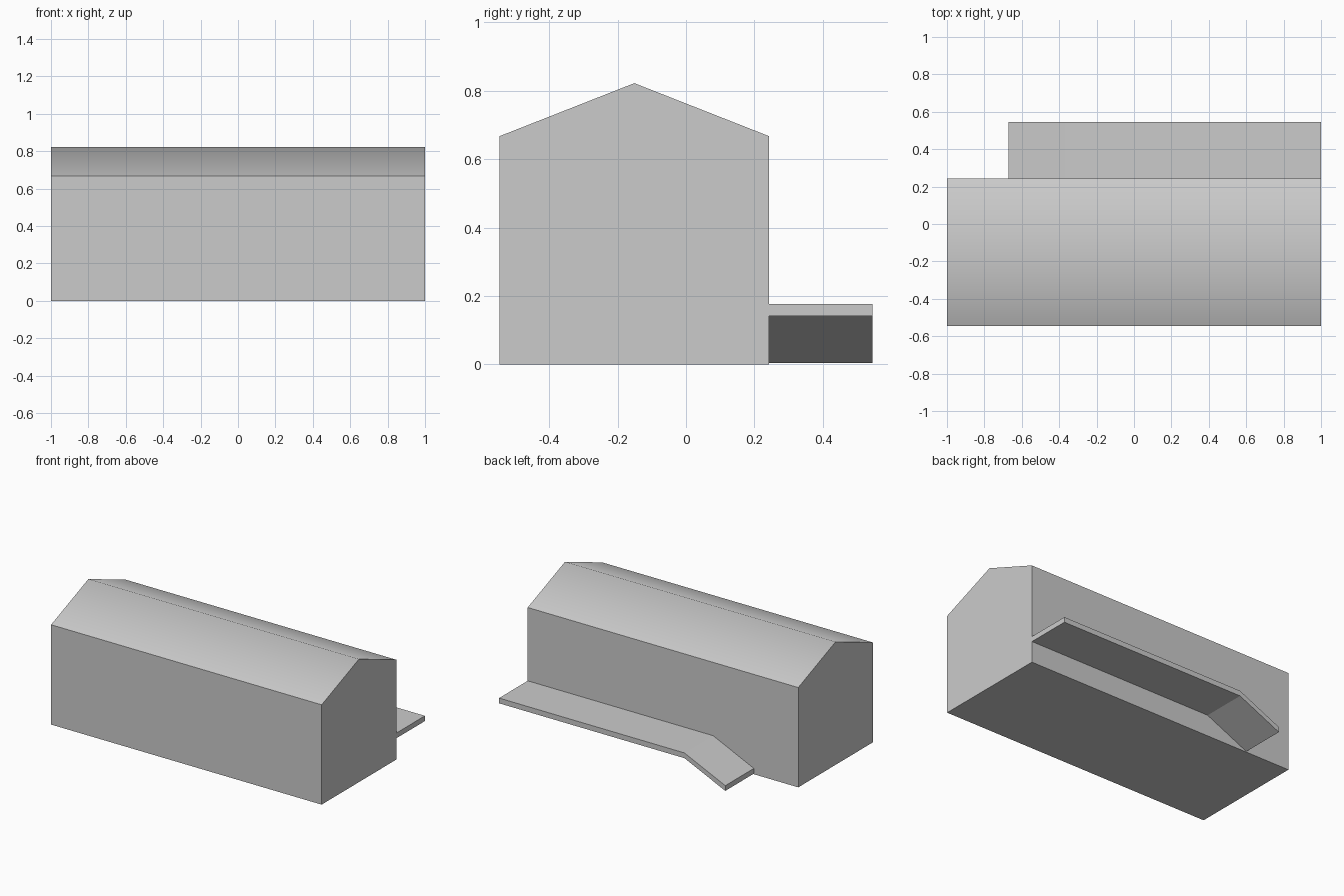
import bpy
import bmesh
import math

if "Cube" in bpy.data.objects:
    bpy.data.objects.remove(bpy.data.objects["Cube"])


def extrude_profile(name, points, offset):
    """Closed prism from a planar profile pushed along an offset."""
    bm = bmesh.new()
    face = bm.faces.new([bm.verts.new(p) for p in points])
    result = bmesh.ops.extrude_face_region(bm, geom=[face], use_keep_orig=True)
    moved = [g for g in result["geom"] if isinstance(g, bmesh.types.BMVert)]
    bmesh.ops.translate(bm, verts=moved, vec=offset)
    bmesh.ops.recalc_face_normals(bm, faces=bm.faces)
    mesh = bpy.data.meshes.new(name)
    bm.to_mesh(mesh)
    bm.free()
    obj = bpy.data.objects.new(name, mesh)
    bpy.context.collection.objects.link(obj)
    return obj


FRONT, BACK, DECK_BACK = -0.545, 0.243, 0.545
EAVE, RIDGE = 0.667, 0.822

# Shed body with gabled roof, shading blended across the ridge only
gable = [(FRONT, 0), (BACK, 0), (BACK, EAVE), ((FRONT + BACK) / 2, RIDGE), (FRONT, EAVE)]
shed = extrude_profile("shed", [(-1, y, z) for y, z in gable], (2, 0, 0))
bpy.context.view_layer.objects.active = shed
shed.select_set(True)
bpy.ops.object.shade_smooth_by_angle(angle=math.radians(50))
shed.select_set(False)

# Loading platform along the back wall, with a ramp down at the left end
top_line = [(1, 0.177), (-0.37, 0.177), (-0.672, 0.039)]
thickness = 0.035
side = top_line + [(x, z - thickness) for x, z in reversed(top_line)]
extrude_profile("platform_and_ramp", [(x, BACK, z) for x, z in side],
                (0, DECK_BACK - BACK, 0))
